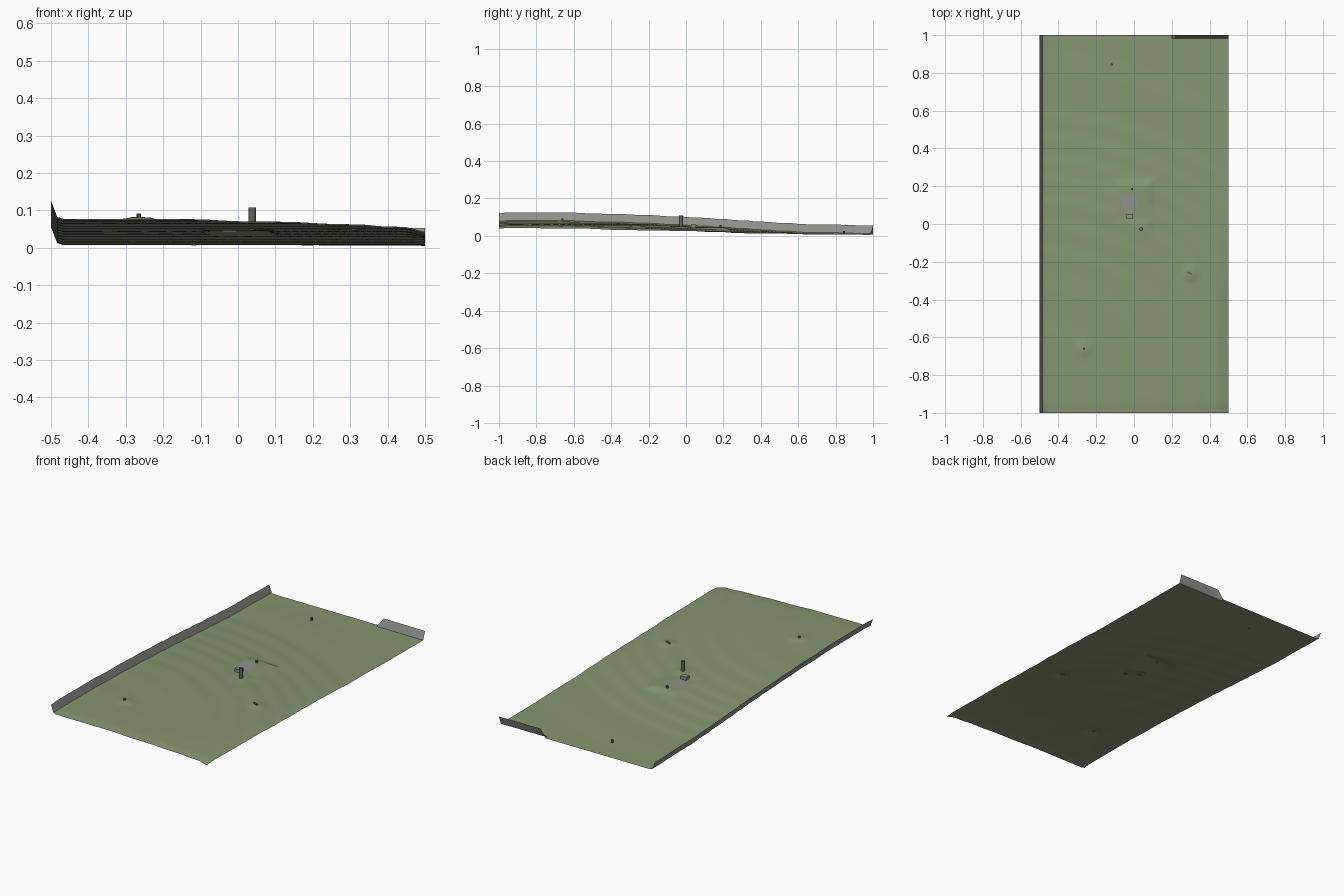
import bpy, bmesh, math
from mathutils import Vector

cube = bpy.data.objects.get("Cube")
if cube:
    bpy.data.objects.remove(cube, do_unlink=True)


def material(name, rgb):
    m = bpy.data.materials.new(name)
    m.use_nodes = True
    m.diffuse_color = (*rgb, 1)
    m.node_tree.nodes["Principled BSDF"].inputs["Base Color"].default_value = (*rgb, 1)
    return m


GRASS = material("grass green", (0.23, 0.31, 0.16))
STONE = material("stone grey", (0.28, 0.28, 0.26))
IRON = material("dark grey", (0.13, 0.13, 0.12))


def smooth(a, b, v):
    t = min(max((v - a) / (b - a), 0), 1)
    return t * t * (3 - 2 * t)


# Height falls with distance from the front right corner
FALL = [(0, .079), (.4, .075), (.75, .065), (1.1, .048), (1.4, .028), (1.65, .014), (2.3, .003)]
STEP = 0.007


def slope(x, y):
    r = math.hypot(x + .5, y + 1)
    for (r0, z0), (r1, z1) in zip(FALL, FALL[1:]):
        if r <= r1:
            z = z0 + (z1 - z0) * (r - r0) / (r1 - r0)
            break
    n = math.floor(z / STEP)
    stepped = (n + smooth(.25, .75, z / STEP - n)) * STEP
    return .4 * z + .6 * stepped


def ground(x, y):
    z = slope(x, y)
    # Gentle drop along the outer front and left margins
    z -= .010 * smooth(.44, .5, x) * smooth(.1, -.4, y) if y < .1 and x > .44 else 0
    z -= .004 * (1 - smooth(-1, -.94, y))
    # Small mounds under the markers
    for mx, my in ((-.26, -.66), (.3, -.26)):
        z += .006 * (1 - smooth(.02, .055, math.hypot(x - mx, y - my)))
    # Levelled building pads
    for cx, cy, hx, hy, level in ((0, .12, .09, .10, .045), (.035, -.03, .045, .04, .051)):
        d = max(abs(x - cx) - hx, abs(y - cy) - hy)
        k = 1 - smooth(-.02, .025, d)
        z += (level - z) * k
    return max(z, 0)


def add_mesh(name, bm, mats):
    me = bpy.data.meshes.new(name)
    bm.to_mesh(me)
    bm.free()
    for m in mats:
        me.materials.append(m)
    ob = bpy.data.objects.new(name, me)
    bpy.context.collection.objects.link(ob)
    return ob


# Terrain sheet with raised stone banks along two edges
bm = bmesh.new()
bmesh.ops.create_grid(bm, x_segments=60, y_segments=120, size=1)
for v in bm.verts:
    v.co.x *= .5
    x, y = v.co.x, v.co.y
    z = ground(x, y)
    left_bank = 1 if x < -.495 else .1 if x < -.48 else 0
    back_bank = smooth(.2, .235, x) if y > .995 else 0
    v.co.z = z + .048 * max(left_bank, back_bank)
for f in bm.faces:
    f.smooth = True
    c = f.calc_center_median()
    f.material_index = int(c.x < -.483 or (c.y > .983 and c.x > .215))
bmesh.ops.recalc_face_normals(bm, faces=bm.faces)
if sum(f.normal.z for f in bm.faces) < 0:
    bmesh.ops.reverse_faces(bm, faces=bm.faces)
terrain = add_mesh("terrain", bm, [GRASS, STONE])
bpy.context.view_layer.objects.active = terrain
terrain.select_set(True)
bpy.ops.object.shade_smooth_by_angle(angle=math.radians(30))


def box(name, x, y, size, top, mat, turn=0):
    bottom = ground(x, y) - .003
    bpy.ops.mesh.primitive_cube_add(size=1, location=(x, y, (top + bottom) / 2),
                                    rotation=(0, 0, turn))
    ob = bpy.context.object
    ob.name = name
    ob.scale = (*size, top - bottom)
    ob.data.materials.append(mat)


def post(name, x, y, radius, top, mat, sides=8):
    bottom = ground(x, y) - .003
    bpy.ops.mesh.primitive_cylinder_add(vertices=sides, radius=radius, depth=top - bottom,
                                        location=(x, y, (top + bottom) / 2))
    ob = bpy.context.object
    ob.name = name
    ob.data.materials.append(mat)


# Tower, hut and small markers
post("tower", .038, -.027, .01, .108, IRON, 12)
box("hut", -.022, .04, (.036, .028), .064, STONE)
post("front_marker", -.265, -.66, .006, .092, IRON)
post("back_marker", -.118, .845, .006, .026, IRON)
post("yard_marker", -.01, .185, .006, .058, IRON)
box("left_log", .295, -.26, (.03, .008), ground(.295, -.26) + .006, IRON, -.4)

# Paved yard plate
bm = bmesh.new()
outline = ((-.05, .06), (.0, .07), (.022, .1), (.015, .15), (-.025, .165), (-.075, .15), (-.065, .1))
bm.faces.new([bm.verts.new(Vector((x, y, .0465))) for x, y in outline])
add_mesh("paved_yard", bm, [STONE])
